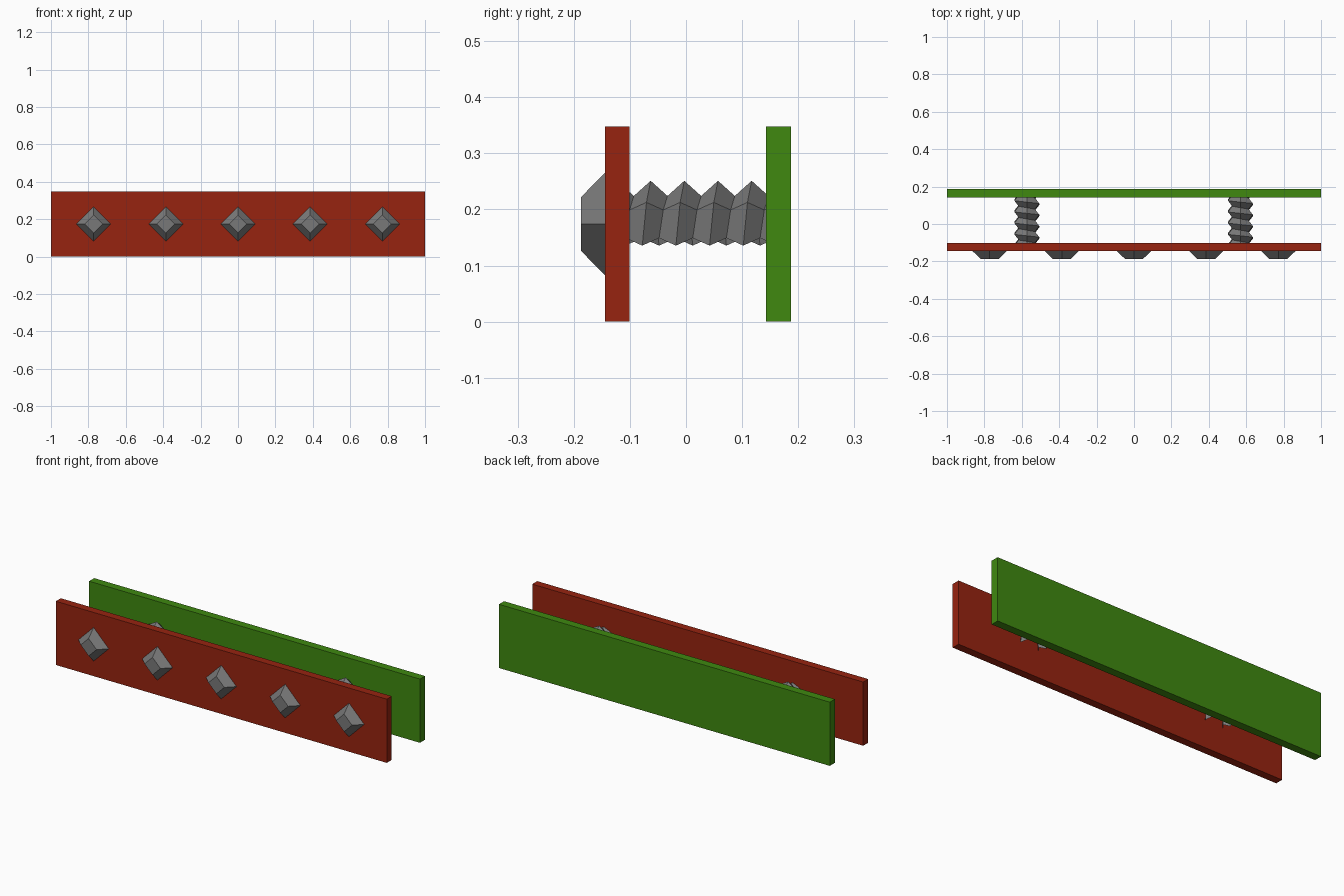
import bpy, bmesh, math
from mathutils import Matrix

if "Cube" in bpy.data.objects:
    bpy.data.objects.remove(bpy.data.objects["Cube"])


def material(name, rgb):
    m = bpy.data.materials.new(name)
    m.diffuse_color = (*rgb, 1)
    m.use_nodes = True
    m.node_tree.nodes["Principled BSDF"].inputs["Base Color"].default_value = m.diffuse_color
    return m


RED = material("red_paint", (0.31, 0.017, 0.005))
GREEN = material("green_paint", (0.05, 0.25, 0.005))
GREY = material("grey_metal", (0.19, 0.19, 0.19))
MID_Z = 0.174


def finish(name, bm, mat):
    mesh = bpy.data.meshes.new(name)
    bm.to_mesh(mesh)
    bm.free()
    mesh.materials.append(mat)
    obj = bpy.data.objects.new(name, mesh)
    bpy.context.collection.objects.link(obj)
    return obj


def plate(name, y0, y1, mat):
    bm = bmesh.new()
    bmesh.ops.create_cube(bm, size=1)
    bmesh.ops.scale(bm, vec=(2, y1 - y0, 0.348), verts=bm.verts)
    finish(name, bm, mat).location = (0, (y0 + y1) / 2, MID_Z)


def stud(name, x):
    # four-sided frustum standing on its corner, narrow end forward
    bm = bmesh.new()
    bmesh.ops.create_cone(bm, cap_ends=True, segments=4,
                          radius1=0.092, radius2=0.048, depth=0.043)
    bmesh.ops.rotate(bm, matrix=Matrix.Rotation(math.pi / 2, 3, 'X'), verts=bm.verts)
    finish(name, bm, GREY).location = (x, -0.1655, MID_Z)


def threaded_rod(name, x):
    # zigzag profile swept through four of six hexagon sides, open underneath
    bm = bmesh.new()
    rows = []
    for step in range(5):
        a = math.radians(-30 + 60 * step)
        shift = 0.0075 * (step - 2)
        row = []
        for k in range(11):
            r = 0.077 if k % 2 == 0 else 0.05
            y = min(-0.123 + 0.03 * k + shift, 0.18)
            row.append(bm.verts.new((x + r * math.cos(a), y, MID_Z + r * math.sin(a))))
        rows.append(row)
    for a, b in zip(rows, rows[1:]):
        for k in range(10):
            bm.faces.new((a[k], b[k], b[k + 1], a[k + 1]))
    bm.normal_update()
    # make the sheet face outward
    if sum(f.normal.z for f in bm.faces) < 0:
        bmesh.ops.reverse_faces(bm, faces=bm.faces)
    finish(name, bm, GREY)


# Front and back panels
plate("front_panel", -0.144, -0.101, RED)
plate("back_panel", 0.143, 0.187, GREEN)

# Row of studs on the front panel
for i in range(5):
    stud(f"stud_{i + 1}", (i - 2) * 0.386)

# Rods joining the panels
for side, x in (("left", -0.573), ("right", 0.569)):
    threaded_rod(f"{side}_threaded_rod", x)
